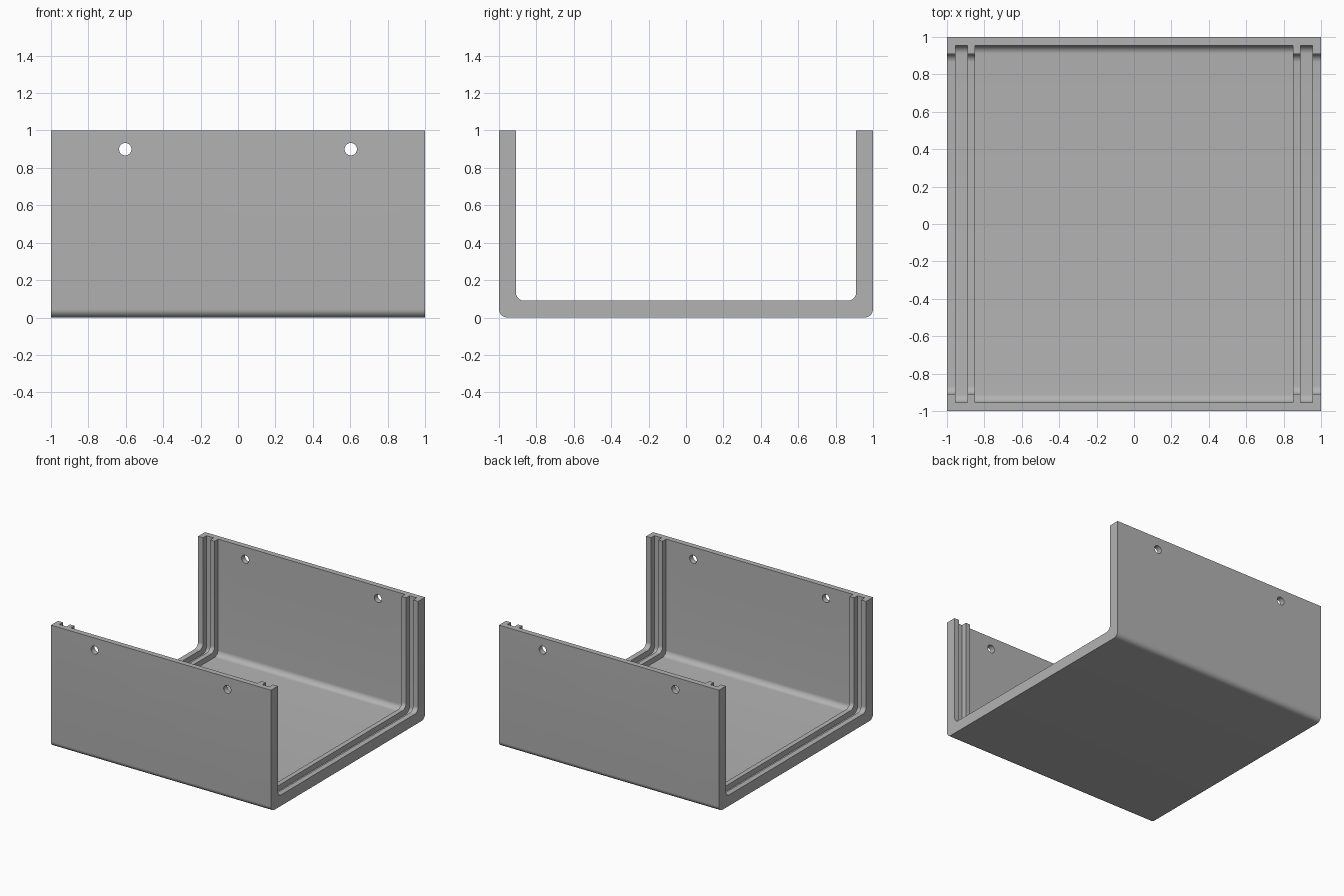
import bpy, bmesh, math

if "Cube" in bpy.data.objects:
    bpy.data.objects.remove(bpy.data.objects["Cube"], do_unlink=True)

WALL, GROOVE_WALL, RADIUS = 0.09, 0.045, 0.045

grey = bpy.data.materials.new("plain_grey")
grey.use_nodes = True
colour = (0.45, 0.45, 0.45, 1)
grey.diffuse_color = colour
grey.node_tree.nodes["Principled BSDF"].inputs["Base Color"].default_value = colour


def arc(cy, cz, r, start, steps=10):
    """Quarter circle in the y-z plane, running anticlockwise."""
    angles = [start + math.pi / 2 * i / steps for i in range(steps + 1)]
    return [(cy + r * math.cos(a), cz + r * math.sin(a)) for a in angles]


def tub(half, bottom, top):
    """Open-topped outline with rounded lower corners."""
    c, z = half - RADIUS, bottom + RADIUS
    return ([(-half, top)] + arc(-c, z, RADIUS, math.pi)
            + arc(c, z, RADIUS, -math.pi / 2) + [(half, top)])


def extrude(name, outline, x0, x1):
    """Solid made by running a y-z outline along x."""
    bm = bmesh.new()
    face = bm.faces.new([bm.verts.new((x0, y, z)) for y, z in outline])
    moved = bmesh.ops.extrude_face_region(bm, geom=[face])["geom"]
    verts = [g for g in moved if isinstance(g, bmesh.types.BMVert)]
    bmesh.ops.translate(bm, verts=verts, vec=(x1 - x0, 0, 0))
    bmesh.ops.recalc_face_normals(bm, faces=bm.faces)
    mesh = bpy.data.meshes.new(name)
    bm.to_mesh(mesh)
    bm.free()
    mesh.materials.append(grey)
    obj = bpy.data.objects.new(name, mesh)
    bpy.context.collection.objects.link(obj)
    return obj


# U-shaped channel: outer outline followed by the inner one reversed
outline = tub(1, 0, 1) + tub(1 - WALL, WALL, 1)[::-1]
channel = extrude("channel_case", outline, -1, 1)

# Wide recess between the ribs, and one panel slot near each open end
cutters = []
inner = tub(1 - GROOVE_WALL, GROOVE_WALL, 1.2)
for name, x0, x1 in (("recess", -0.85, 0.85),
                     ("right_slot", -0.955, -0.89),
                     ("left_slot", 0.89, 0.955)):
    cutters.append(extrude(name + "_cutter", inner, x0, x1))

# Screw holes through both walls
for side in (-1, 1):
    bpy.ops.mesh.primitive_cylinder_add(
        vertices=32, radius=0.033, depth=2.4,
        location=(side * 0.603, 0, 0.9), rotation=(math.pi / 2, 0, 0))
    cutter = bpy.context.object
    cutter.name = "screw_hole_cutter"
    cutter.data.materials.append(grey)
    cutters.append(cutter)

bpy.ops.object.select_all(action="DESELECT")
bpy.context.view_layer.objects.active = channel
channel.select_set(True)
for cutter in cutters:
    mod = channel.modifiers.new(cutter.name, "BOOLEAN")
    mod.operation, mod.solver, mod.object = "DIFFERENCE", "EXACT", cutter
    bpy.ops.object.modifier_apply(modifier=mod.name)
    bpy.data.objects.remove(cutter, do_unlink=True)

# Smooth bends and holes with crisp edges elsewhere
bpy.ops.object.shade_smooth_by_angle(angle=math.radians(30))
